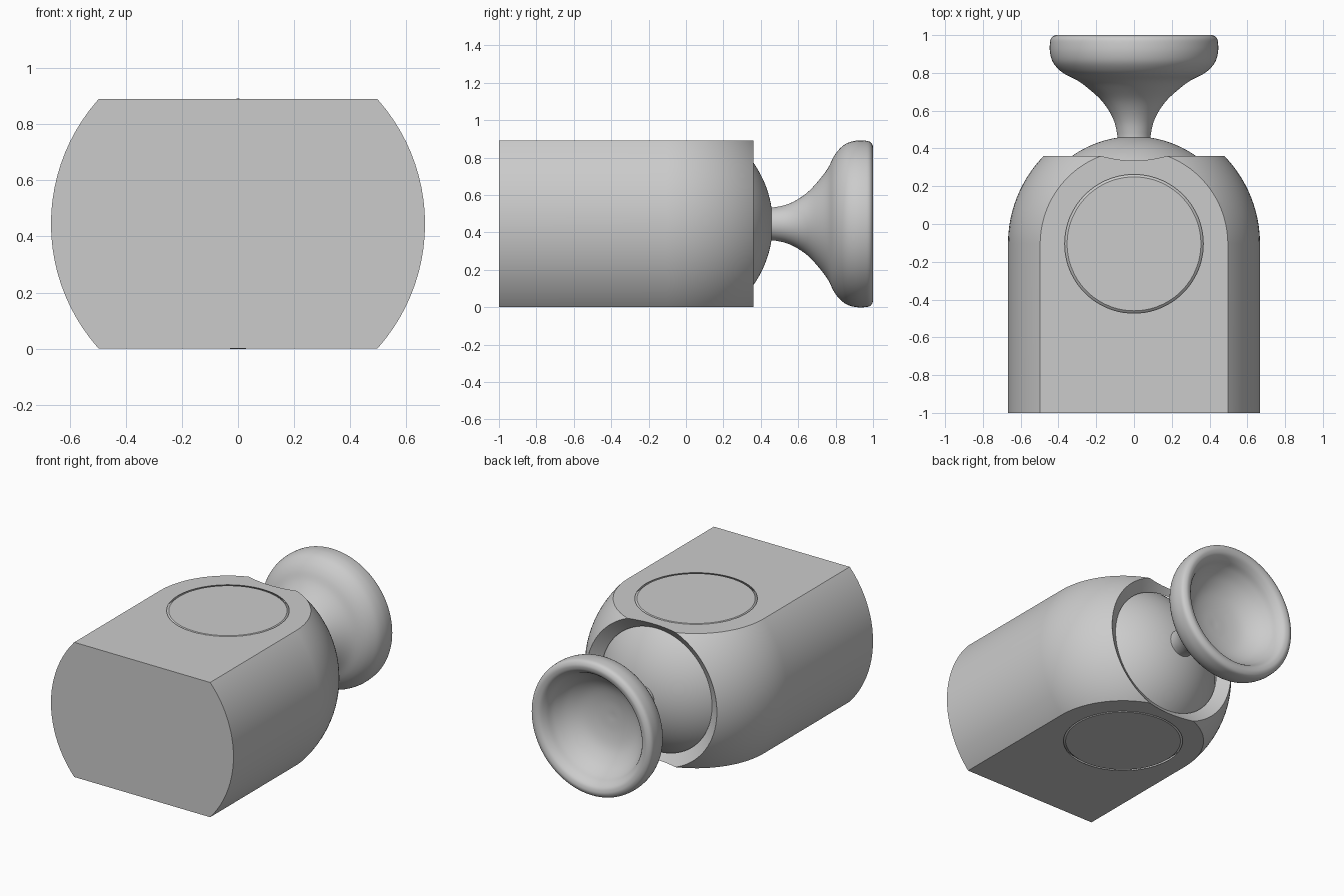
import bpy, bmesh, math
from mathutils import Vector, Matrix

old = bpy.data.objects.get("Cube")
if old:
    bpy.data.objects.remove(old, do_unlink=True)

MID = 0.445        # height of the main axis
PIVOT = -0.105     # centre of the ball joint along y
OUTER, SOCKET, BALL = 0.667, 0.577, 0.569
END = 0.36         # where the housing is cut off
STEPS = 96

grey = bpy.data.materials.new("plain grey")
grey.use_nodes = True
grey.diffuse_color = (0.6, 0.6, 0.6, 1)
grey.node_tree.nodes["Principled BSDF"].inputs["Base Color"].default_value = (0.6, 0.6, 0.6, 1)


def arc(radius, start, end, count=40):
    """Points (y, r) on a circle about the pivot; angles from +y."""
    angles = [start + (end - start) * i / count for i in range(count + 1)]
    return [(PIVOT + radius * math.cos(a), max(radius * math.sin(a), 0)) for a in angles]


def smooth_path(pts, sub=5):
    """Catmull-Rom curve through the points."""
    p = [Vector(q) for q in pts]
    p = [2 * p[0] - p[1]] + p + [2 * p[-1] - p[-2]]
    out = []
    for a, b, c, d in zip(p, p[1:], p[2:], p[3:]):
        for i in range(sub):
            t = i / sub
            out.append(0.5 * (2 * b + (c - a) * t + (2 * a - 5 * b + 4 * c - d) * t * t
                              + (3 * b - a - 3 * c + d) * t ** 3))
    out.append(p[-2])
    return [(q.x, max(q.y, 0)) for q in out]


def revolve(name, profile):
    """Closed solid turned about the horizontal axis."""
    bm = bmesh.new()
    verts = [bm.verts.new((r, y, MID)) for y, r in profile]
    edges = [bm.edges.new(pair) for pair in zip(verts, verts[1:])]
    bmesh.ops.spin(bm, geom=verts + edges, cent=(0, 0, MID), axis=(0, 1, 0),
                   angle=math.tau, steps=STEPS, use_duplicate=False)
    bmesh.ops.remove_doubles(bm, verts=bm.verts, dist=1e-5)
    bmesh.ops.recalc_face_normals(bm, faces=bm.faces)
    mesh = bpy.data.meshes.new(name)
    bm.to_mesh(mesh)
    bm.free()
    mesh.materials.append(grey)
    obj = bpy.data.objects.new(name, mesh)
    bpy.context.collection.objects.link(obj)
    return obj


def activate(obj):
    bpy.ops.object.select_all(action='DESELECT')
    obj.select_set(True)
    bpy.context.view_layer.objects.active = obj


# Housing: rounded cylinder with a flared mouth and a ball socket
stop = math.acos((END - PIVOT) / OUTER)
mouth = math.asin(0.405 / SOCKET)
housing = revolve("housing", [(-1, 0), (-1, OUTER)] + arc(OUTER, math.pi / 2, stop)
                  + [(END, 0.478)] + arc(SOCKET, mouth, math.pi, 60))

# Ball held in the socket
ball = revolve("ball", arc(BALL, 0, math.pi, 64))

# Trim both to flat top and bottom
bm = bmesh.new()
bmesh.ops.create_cube(bm, size=1, matrix=Matrix.Translation((0, 0, MID)) @ Matrix.Diagonal((4, 4, 2 * MID, 1)))
mesh = bpy.data.meshes.new("trim_block")
bm.to_mesh(mesh)
bm.free()
mesh.materials.append(grey)
block = bpy.data.objects.new("trim_block", mesh)
bpy.context.collection.objects.link(block)
block.hide_render = True
for part in (housing, ball):
    activate(part)
    trim = part.modifiers.new("trim", 'BOOLEAN')
    trim.operation = 'INTERSECT'
    trim.solver = 'EXACT'
    trim.object = block
    bpy.ops.object.modifier_apply(modifier=trim.name)
bpy.data.objects.remove(block, do_unlink=True)

# Flared cup on a narrow neck, hollow at the back
outside = [(0.44, 0.087), (0.48, 0.09), (0.54, 0.104), (0.60, 0.133), (0.66, 0.178),
           (0.72, 0.245), (0.76, 0.30), (0.79, 0.36), (0.82, 0.40), (0.86, 0.431),
           (0.91, 0.445), (0.96, 0.445), (0.985, 0.438), (0.998, 0.42)]
inside = [(1.0, 0.40), (0.99, 0.375), (0.96, 0.352), (0.91, 0.328), (0.85, 0.28),
          (0.80, 0.205), (0.775, 0.11), (0.767, 0)]
cup = revolve("cup", [(0.44, 0)] + smooth_path(outside + inside))

for part in (housing, ball, cup):
    activate(part)
    bpy.ops.object.shade_smooth_by_angle(angle=math.radians(30))
